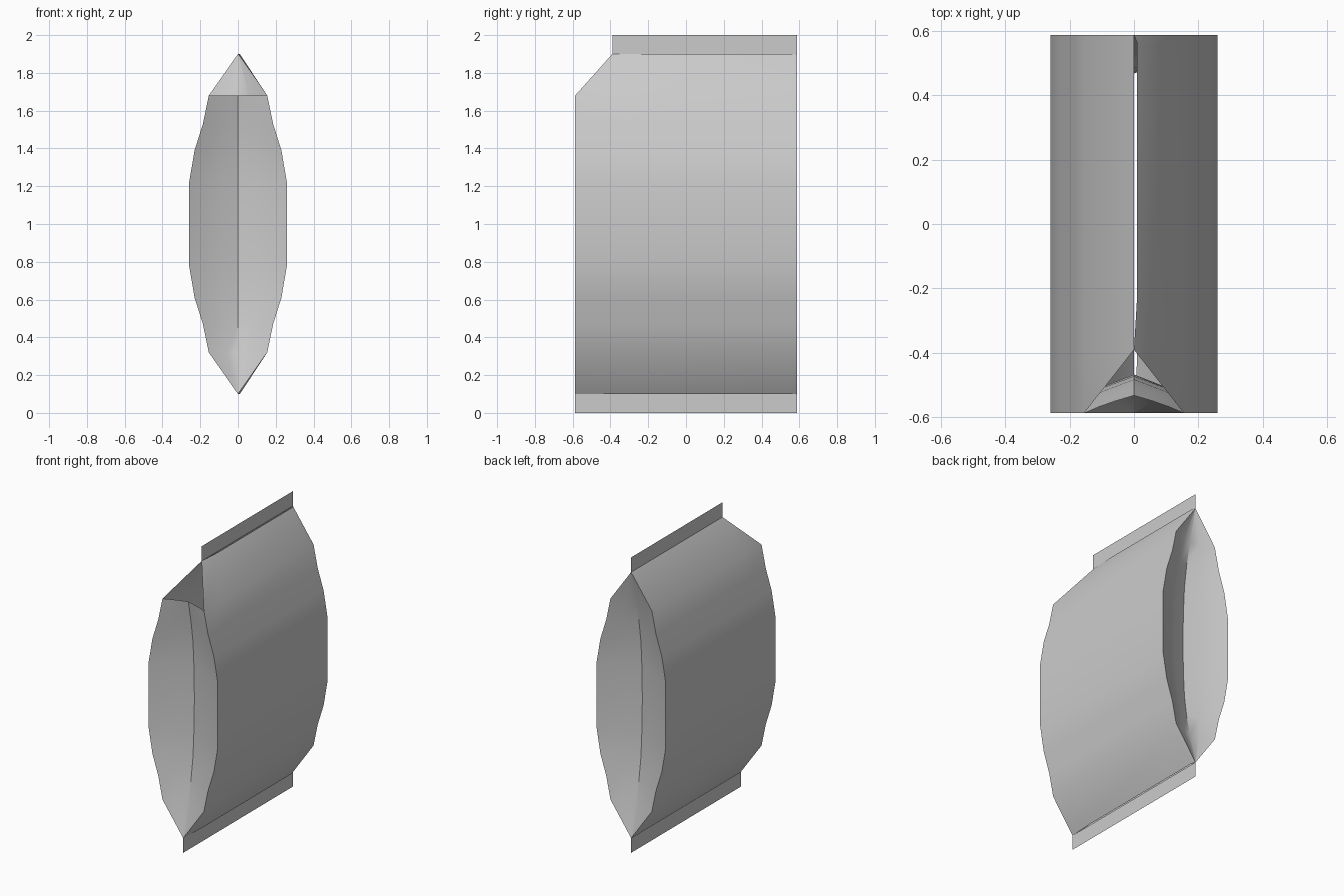
import bpy
import math

cube = bpy.data.objects.get("Cube")
if cube:
    bpy.data.objects.remove(cube, do_unlink=True)

grey = bpy.data.materials.new("plain_grey")
grey.use_nodes = True
colour = (0.6, 0.6, 0.6, 1)
grey.diffuse_color = colour
grey.node_tree.nodes["Principled BSDF"].inputs["Base Color"].default_value = colour

HALF_LENGTH = 0.587
CUT_Y, SHOULDER, SEAM = -0.39, 1.68, 1.9

# Half outline of the pouch: height, half width, depth of the end fold
upper = [(1.0, 0.259, 0.12), (1.22, 0.259, 0.115), (1.39, 0.23, 0.105),
         (1.53, 0.186, 0.085), (SHOULDER, 0.155, 0.055), (SEAM, 0.0, 0.0)]
outline = [(2 - z, w, d) for z, w, d in reversed(upper[1:])] + upper


def sheet(name, rows, flip=False):
    """Mesh a rectangular grid of points as one thin sheet."""
    n = len(rows[0])
    faces = []
    for r in range(len(rows) - 1):
        for c in range(n - 1):
            a = r * n + c
            face = (a, a + 1, a + n + 1, a + n)
            faces.append(face[::-1] if flip else face)
    mesh = bpy.data.meshes.new(name)
    mesh.from_pydata([p for row in rows for p in row], [], faces)
    mesh.validate()
    mesh.materials.append(grey)
    obj = bpy.data.objects.new(name, mesh)
    bpy.context.collection.objects.link(obj)
    bpy.ops.object.select_all(action='DESELECT')
    obj.select_set(True)
    bpy.context.view_layer.objects.active = obj
    bpy.ops.object.shade_smooth_by_angle(angle=math.radians(35))
    return obj


# Side walls, with the front top corner cut off and a slight gap at one seam
for name, side, gap in (("left_wall", 1, 0.01), ("right_wall", -1, 0.0)):
    rows = []
    for z, w, _ in outline:
        front = CUT_Y if z == SEAM else -HALF_LENGTH
        ys = (front, front + 0.17, 0.56, HALF_LENGTH)
        bow = gap if w == 0 else 0
        rows.append([(side * w + (bow if 0 < i < 3 else 0), y, z)
                     for i, y in enumerate(ys)])
    sheet(name, rows, side < 0)

# Folded-in ends: the front one stops at the cut and leaves the pouch open
fold = [(-1, 0), (-0.7, 0.36), (-0.38, 0.68), (0, 1), (0.38, 0.68), (0.7, 0.36), (1, 0)]
for name, sign, top in (("front_gusset", -1, SHOULDER), ("back_gusset", 1, SEAM)):
    rows = [[(t * w, sign * (HALF_LENGTH - d * k), z) for t, k in fold]
            for z, w, d in outline if z <= top]
    sheet(name, rows, sign > 0)

# Flat sealed strips along the top and bottom
for name, front, low, high in (("top_seal", CUT_Y, SEAM, 2.0),
                               ("bottom_seal", -HALF_LENGTH, 0.0, 0.1)):
    sheet(name, [[(0, front, z), (0, HALF_LENGTH, z)] for z in (low, high)])
